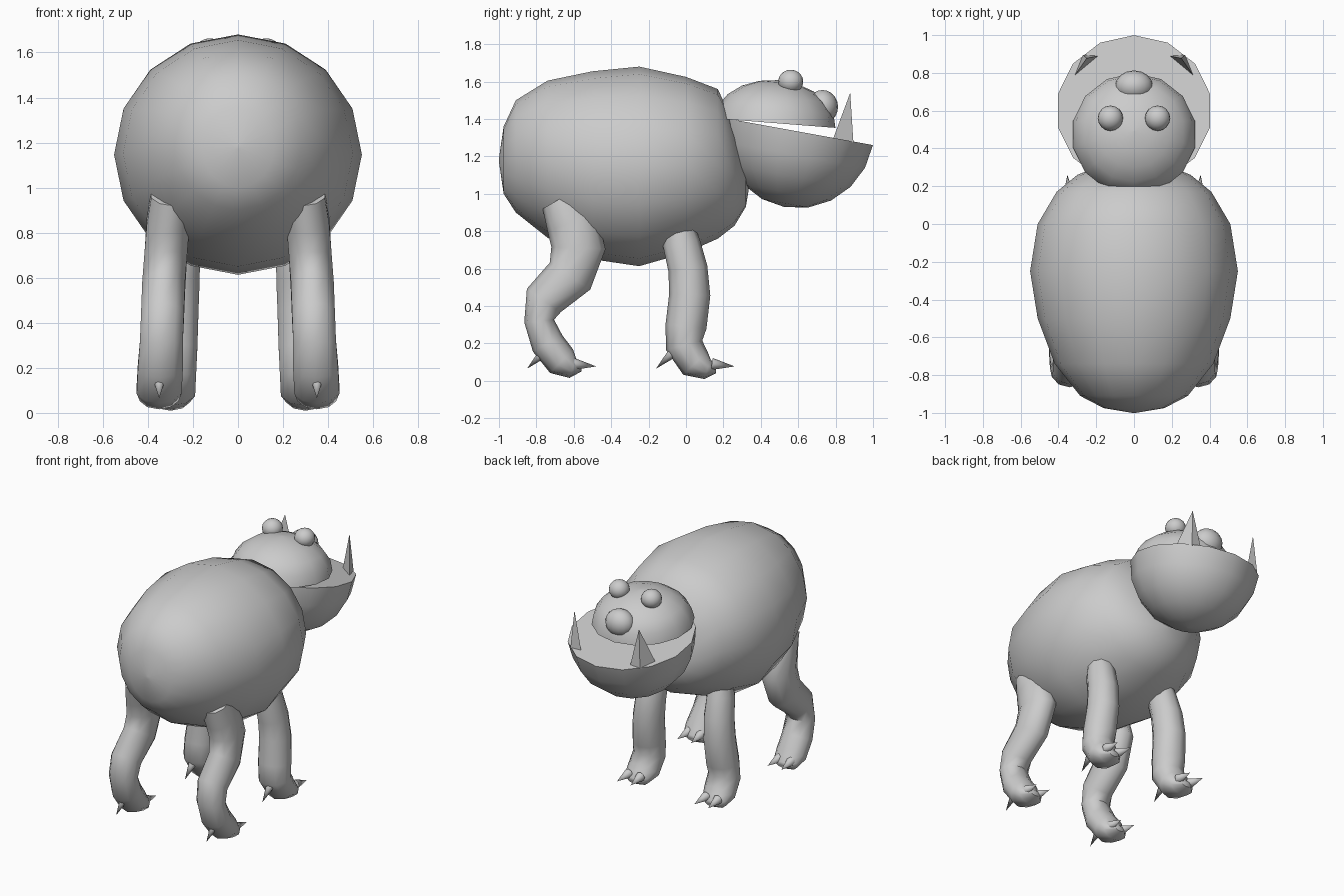
import bpy, bmesh
from math import sin, cos, pi, radians
from mathutils import Vector as V, Matrix

if "Cube" in bpy.data.objects:
    bpy.data.objects.remove(bpy.data.objects["Cube"])


def finish(name, bm, smooth=True):
    bmesh.ops.remove_doubles(bm, verts=bm.verts, dist=0.0005)
    bmesh.ops.recalc_face_normals(bm, faces=bm.faces)
    me = bpy.data.meshes.new(name)
    bm.to_mesh(me)
    bm.free()
    ob = bpy.data.objects.new(name, me)
    bpy.context.collection.objects.link(ob)
    if smooth:
        bpy.ops.object.select_all(action='DESELECT')
        bpy.context.view_layer.objects.active = ob
        ob.select_set(True)
        bpy.ops.object.shade_smooth_by_angle(angle=radians(55))
    return ob


def loft(name, rings, n):
    """Skin elliptical rings, each given as (centre, u axis, v axis)."""
    bm = bmesh.new()
    loops = [[bm.verts.new(c + u * cos(2 * pi * i / n) + v * sin(2 * pi * i / n))
              for i in range(n)] for c, u, v in rings]
    for a, b in zip(loops, loops[1:]):
        for i in range(n):
            j = (i + 1) % n
            bm.faces.new((a[i], a[j], b[j], b[i]))
    bm.faces.new(loops[0])
    bm.faces.new(loops[-1])
    return finish(name, bm)


def half_ball(name, centre, rx, ry, rz, tilt):
    """Hemisphere with a flat capped rim, tilted about x; negative rz hangs down."""
    rot = Matrix.Rotation(tilt, 3, 'X')
    rings = []
    for k in range(6):
        a = k * pi / 10
        s = max(cos(a), 0.01)
        rings.append((V(centre) + rot @ V((0, 0, rz * sin(a))),
                      rot @ V((0, ry * s, 0)), V((rx * s, 0, 0))))
    return loft(name, rings, 14)


def ball(name, centre, radii):
    bm = bmesh.new()
    bmesh.ops.create_uvsphere(bm, u_segments=16, v_segments=10, radius=1)
    bmesh.ops.transform(bm, verts=bm.verts,
                        matrix=Matrix.Translation(centre) @ Matrix.Diagonal((*radii, 1)))
    return finish(name, bm)


def spike(name, base, tip, r):
    base, tip = V(base), V(tip)
    d = tip - base
    bm = bmesh.new()
    bmesh.ops.create_cone(bm, cap_ends=True, segments=8, radius1=r, radius2=0, depth=d.length)
    m = Matrix.Translation((base + tip) / 2) @ d.to_track_quat('Z', 'Y').to_matrix().to_4x4()
    bmesh.ops.transform(bm, verts=bm.verts, matrix=m)
    return finish(name, bm)


def limb(name, side, path):
    """Tube along (x, y, z, radius in side view, radius across x)."""
    pts = [V((side * p[0], p[1], p[2])) for p in path]
    rings = []
    for i, p in enumerate(path):
        t = pts[min(i + 1, len(pts) - 1)] - pts[max(i - 1, 0)]
        w = V((0, -t.z, t.y)).normalized()
        rings.append((pts[i], w * p[3], V((p[4], 0, 0))))
    return loft(name, rings, 10)


# Egg-shaped body: y, half width, bottom z, top z
sections = [(-1.0, .01, 1.17, 1.19), (-.975, .16, 1.0, 1.36), (-.91, .285, .90, 1.5),
            (-.74, .42, .765, 1.605), (-.5, .51, .65, 1.655), (-.25, .55, .613, 1.68),
            (0, .51, .685, 1.625), (.17, .41, .76, 1.56), (.26, .3, .83, 1.37),
            (.32, .15, .93, 1.15), (.335, .01, 1.02, 1.04)]
loft("body", [(V((0, y, (b + t) / 2)), V((0, 0, (t - b) / 2)), V((w, 0, 0)))
              for y, w, b, t in sections], 16)

# Head: shallow upper dome, deep bowl-like lower jaw, nose
half_ball("upper_head", (0, .475, 1.378), .33, .325, .23, radians(-4.5))
half_ball("lower_jaw", (0, .6, 1.333), .413, .406, -.41, radians(-10.3))
ball("nose", (0, .73, 1.465), (.1, .083, .09))

front_path = [(.25, -.04, .86, .07, .07), (.255, -.025, .74, .1, .09), (.265, .01, .6, .105, .1),
              (.275, .02, .46, .11, .105), (.285, 0, .29, .11, .11), (.29, -.01, .19, .1, .11),
              (.295, .05, .095, .09, .11), (.3, .115, .062, .055, .09), (.3, .16, .06, .02, .04)]
hind_path = [(.29, -.68, .97, .1, .1), (.31, -.61, .85, .14, .1), (.32, -.575, .71, .145, .1),
             (.33, -.62, .56, .13, .1), (.335, -.76, .43, .11, .1), (.34, -.785, .32, .08, .1),
             (.345, -.74, .2, .09, .105), (.35, -.665, .105, .088, .105),
             (.35, -.605, .068, .055, .09), (.35, -.56, .07, .02, .04)]

for s, side in ((1, "right"), (-1, "left")):
    ball(f"eye_{side}", (s * .125, .56, 1.6), (.067, .067, .063))

    # Three-sided tusk standing on the jaw rim
    bm = bmesh.new()
    vs = [bm.verts.new((s * x, y, z)) for x, y, z in
          ((.315, .785, 1.29), (.19, .89, 1.275), (.27, .895, 1.275), (.25, .878, 1.54))]
    for f in ((0, 1, 2), (0, 1, 3), (1, 2, 3), (2, 0, 3)):
        bm.faces.new([vs[i] for i in f])
    finish(f"tusk_{side}", bm, False)

    # Legs with two front claws and one heel claw each
    for part, path, cx, toe, heel in (("front", front_path, .3, .14, -.07),
                                      ("hind", hind_path, .35, -.6, -.76)):
        limb(f"{part}_leg_{side}", s, path)
        for k in (-1, 1):
            x = s * (cx + k * .045)
            spike(f"{part}_toe_claw_{side}", (x, toe, .09), (x + s * k * .008, toe + .12, .077), .032)
        spike(f"{part}_heel_claw_{side}", (s * cx, heel, .15), (s * cx, heel - .09, .065), .028)
